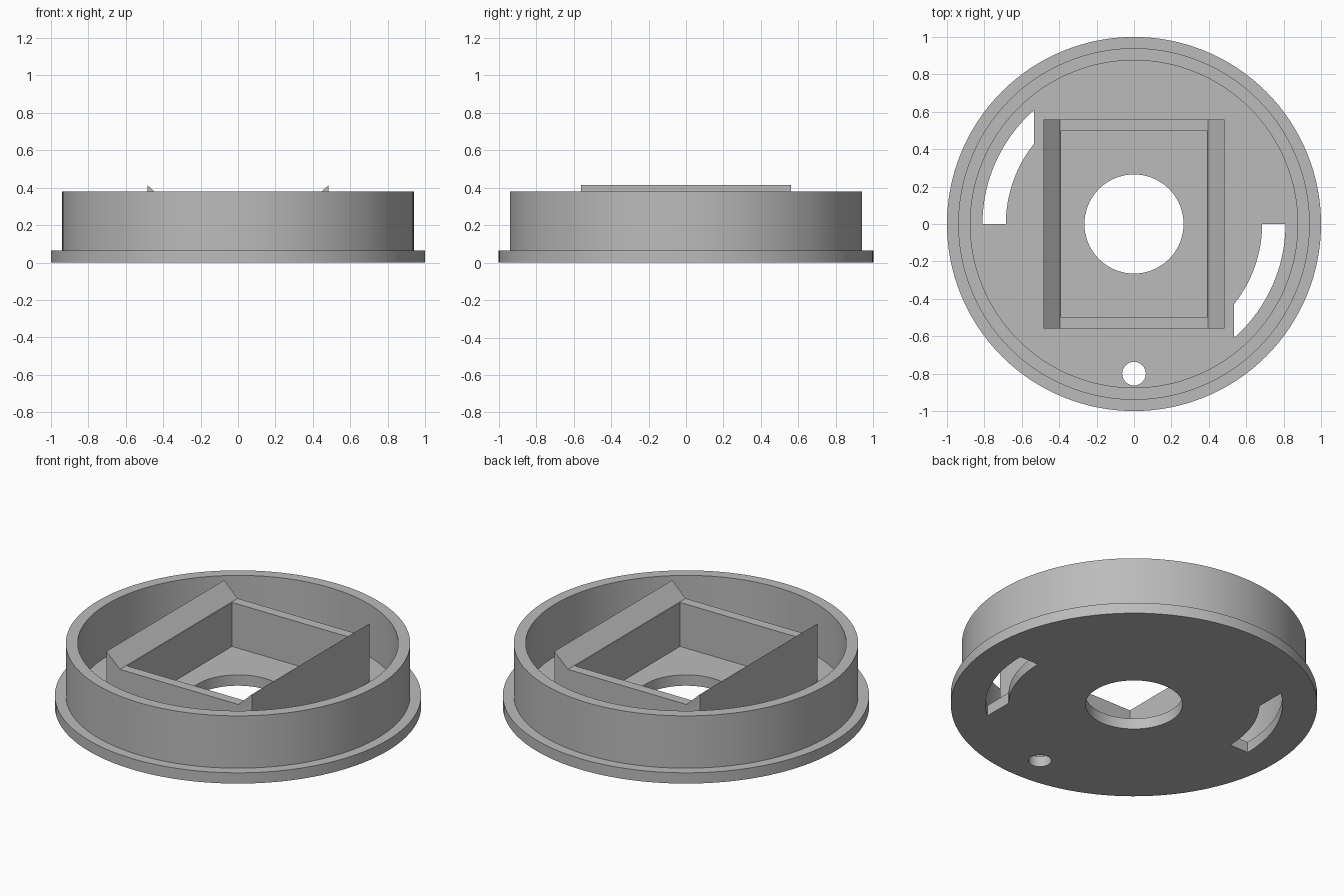
import bpy, bmesh, math

if "Cube" in bpy.data.objects:
    bpy.data.objects.remove(bpy.data.objects["Cube"], do_unlink=True)

grey = bpy.data.materials.new("plain_grey")
grey.use_nodes = True
colour = (0.5, 0.5, 0.5, 1)
grey.diffuse_color = colour
grey.node_tree.nodes["Principled BSDF"].inputs["Base Color"].default_value = colour

FLOOR = 0.065      # plate thickness
SINK = 0.04        # walls start inside the plate


def arc(r, a0, a1, n):
    return [(r * math.cos(a0 + (a1 - a0) * i / n),
             r * math.sin(a0 + (a1 - a0) * i / n)) for i in range(n + 1)]


def circle(r, n=128, cx=0, cy=0):
    return [(x + cx, y + cy) for x, y in arc(r, 0, math.tau, n)[:-1]]


def extrude(name, outlines, low, high, upright=False):
    """Fill closed outlines (inner ones are holes) and extrude along z, or along y if upright."""
    curve = bpy.data.curves.new(name, "CURVE")
    curve.dimensions = "2D"
    curve.fill_mode = "BOTH"
    curve.extrude = (high - low) / 2
    for points in outlines:
        spline = curve.splines.new("POLY")
        spline.points.add(len(points) - 1)
        for p, (x, y) in zip(spline.points, points):
            p.co = (x, y, 0, 1)
        spline.use_cyclic_u = True
    obj = bpy.data.objects.new(name, curve)
    bpy.context.collection.objects.link(obj)
    mid = (low + high) / 2
    obj.location = (0, mid, 0) if upright else (0, 0, mid)
    if upright:
        obj.rotation_euler.x = math.pi / 2
    bpy.ops.object.select_all(action="DESELECT")
    obj.select_set(True)
    bpy.context.view_layer.objects.active = obj
    bpy.ops.object.convert(target="MESH")
    obj = bpy.context.object
    # Weld caps to sides and make normals consistent
    bm = bmesh.new()
    bm.from_mesh(obj.data)
    bmesh.ops.remove_doubles(bm, verts=bm.verts, dist=0.0001)
    bmesh.ops.recalc_face_normals(bm, faces=bm.faces)
    bm.to_mesh(obj.data)
    bm.free()
    obj.data.materials.clear()
    obj.data.materials.append(grey)
    bpy.ops.object.shade_smooth_by_angle(angle=math.radians(30))
    return obj


# Curved slot: an arc band cut off by a straight line at constant x
inner_r, outer_r, cut_x = 0.685, 0.81, 0.535
slot = (arc(outer_r, 0, -math.acos(cut_x / outer_r), 24)
        + arc(inner_r, -math.acos(cut_x / inner_r), 0, 24))
opposite_slot = [(-x, -y) for x, y in slot]

# Base plate with centre hole, small hole and two slots
extrude("base_plate",
        [circle(1), circle(0.265, 96), circle(0.063, 48, cy=-0.8), slot, opposite_slot],
        0, FLOOR)

# Tall round rim
extrude("outer_rim", [circle(0.94), circle(0.875)], SINK, 0.38)

# Rectangular holder: side walls with sloped tops, and lower end walls
profile = [(0.39, SINK), (0.485, SINK), (0.485, 0.415), (0.395, 0.33), (0.39, 0.33)]
for side, sign in (("left", 1), ("right", -1)):
    extrude(side + "_holder_wall", [[(sign * x, z) for x, z in profile]],
            -0.56, 0.56, upright=True)
for end, sign in (("back", 1), ("front", -1)):
    wall = [(-0.39, 0.5), (0.39, 0.5), (0.39, 0.56), (-0.39, 0.56)]
    extrude(end + "_holder_wall", [[(x, sign * y) for x, y in wall]], SINK, 0.33)
